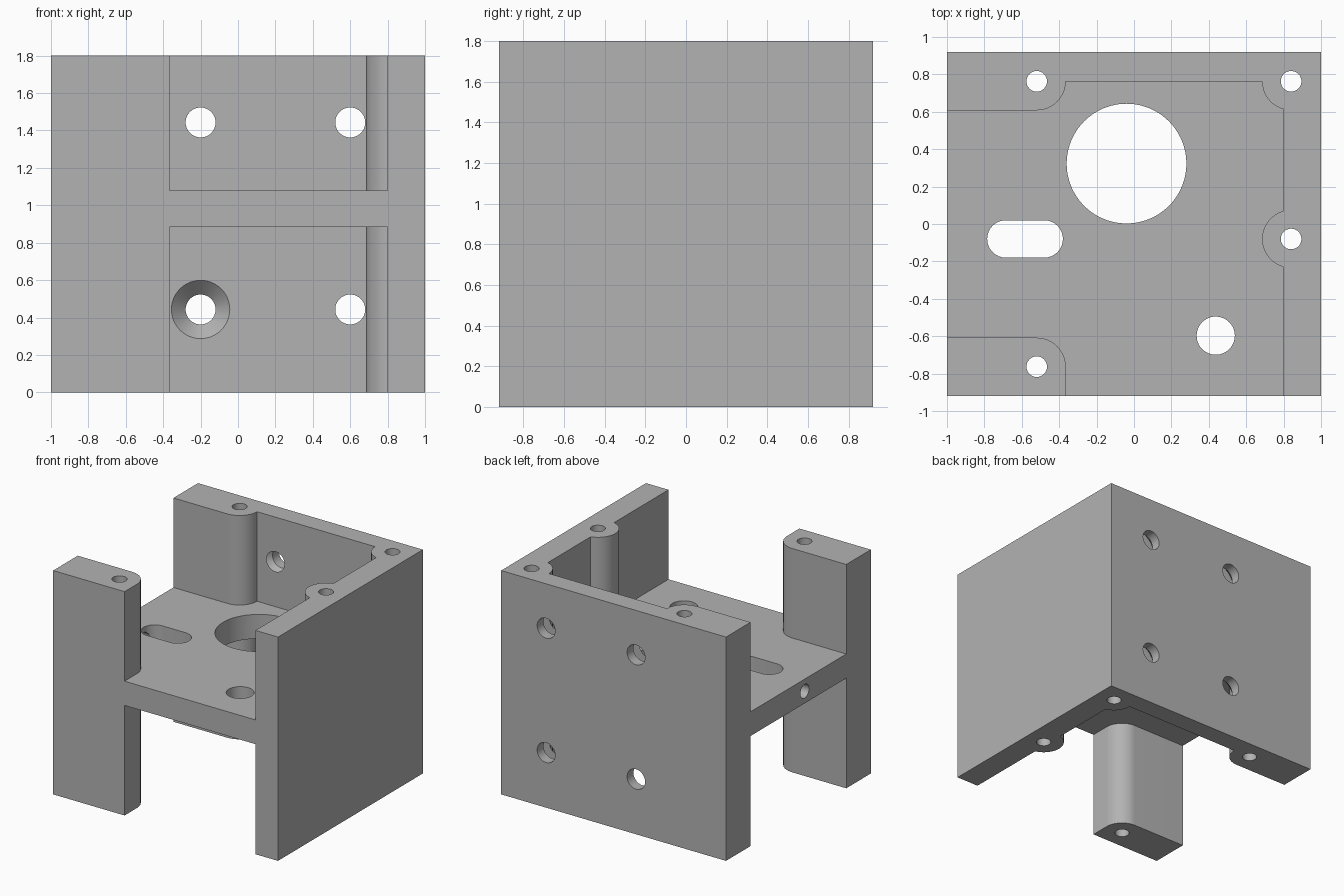
import bpy, bmesh, math
from mathutils import Matrix, Vector

cube = bpy.data.objects.get("Cube")
if cube:
    bpy.data.objects.remove(cube, do_unlink=True)

HEIGHT, X, Y = 1.8, 1.0, 0.92
BOSS_R, SCREW_R = 0.155, 0.055
PLATE_Z = (0.885, 1.08)

grey = bpy.data.materials.new("grey_plastic")
grey.use_nodes = True
COLOUR = (0.45, 0.45, 0.45, 1)
grey.diffuse_color = COLOUR
grey.node_tree.nodes["Principled BSDF"].inputs["Base Color"].default_value = COLOUR


def finish(name, bm):
    bmesh.ops.recalc_face_normals(bm, faces=bm.faces)
    mesh = bpy.data.meshes.new(name)
    bm.to_mesh(mesh)
    bm.free()
    mesh.materials.append(grey)
    obj = bpy.data.objects.new(name, mesh)
    bpy.context.collection.objects.link(obj)
    return obj


def arc(cx, cy, r, start, end, steps=16):
    angles = [math.radians(start + (end - start) * i / steps) for i in range(steps + 1)]
    return [(cx + r * math.cos(a), cy + r * math.sin(a)) for a in angles]


def prism(name, outline, z0, z1):
    bm = bmesh.new()
    face = bm.faces.new([bm.verts.new((x, y, z0)) for x, y in outline])
    top = bmesh.ops.extrude_face_region(bm, geom=[face])["geom"]
    bmesh.ops.translate(bm, vec=(0, 0, z1 - z0),
                        verts=[v for v in top if isinstance(v, bmesh.types.BMVert)])
    return finish(name, bm)


def rod(name, start, end, r1, r2=None, sides=48):
    start, end = Vector(start), Vector(end)
    axis = end - start
    turn = Vector((0, 0, 1)).rotation_difference(axis).to_matrix().to_4x4()
    bm = bmesh.new()
    bmesh.ops.create_cone(bm, cap_ends=True, segments=sides, radius1=r1,
                          radius2=r1 if r2 is None else r2, depth=axis.length,
                          matrix=Matrix.Translation((start + end) / 2) @ turn)
    return finish(name, bm)


def combine(body, other, operation):
    mod = body.modifiers.new(operation.lower(), "BOOLEAN")
    mod.operation, mod.solver, mod.object = operation, "EXACT", other
    other.hide_render = True
    bpy.context.view_layer.objects.active = body
    bpy.ops.object.modifier_apply(modifier=mod.name)
    bpy.data.objects.remove(other, do_unlink=True)


# Back and left walls with their rounded screw bosses
post_x, boss_x, boss_y, mid_y, wall_x = -0.52, 0.84, 0.763, -0.08, 0.8
swing = math.degrees(math.acos((wall_x - boss_x) / BOSS_R))
outline = [(-X, Y), (-X, boss_y - BOSS_R)]
outline += arc(post_x, boss_y, BOSS_R, -90, 0)
outline += arc(boss_x, boss_y, BOSS_R, 180, 360 - swing)
outline += arc(boss_x, mid_y, BOSS_R, swing, 360 - swing, 28)
outline += [(wall_x, -Y), (X, -Y), (X, Y)]
body = prism("motor_bracket", outline, 0, HEIGHT)

# Front corner post and the middle plate
post = [(-X, -Y), (post_x + BOSS_R, -Y)]
post += arc(post_x, -boss_y, BOSS_R, 0, 90) + [(-X, -boss_y + BOSS_R)]
combine(body, prism("corner_post", post, 0, HEIGHT), "UNION")
plate = [(-X, -Y), (X, -Y), (X, Y), (-X, Y)]
combine(body, prism("middle_plate", plate, *PLATE_Z), "UNION")

# Screw holes running the full height
for x, y in ((post_x, boss_y), (boss_x, boss_y), (boss_x, mid_y), (post_x, -boss_y)):
    combine(body, rod("screw_hole", (x, y, -0.1), (x, y, HEIGHT + 0.1), SCREW_R), "DIFFERENCE")

# Plate openings: large bore, cable hole, slot and the side hole that meets it
for x, y, r, sides in ((-0.04, 0.323, 0.32, 96), (0.437, -0.597, 0.102, 48)):
    combine(body, rod("plate_hole", (x, y, 0.8), (x, y, 1.2), r, sides=sides), "DIFFERENCE")
slot = arc(-0.48, mid_y, 0.1, -90, 90) + arc(-0.685, mid_y, 0.1, 90, 270)
combine(body, prism("slot", slot, 0.8, 1.2), "DIFFERENCE")
mid_z = sum(PLATE_Z) / 2
combine(body, rod("side_hole", (-1.1, mid_y, mid_z), (-0.6, mid_y, mid_z), SCREW_R), "DIFFERENCE")

# Countersunk mounting holes in the back wall
for x in (-0.2, 0.6):
    for z in (0.443, 1.443):
        combine(body, rod("mount_hole", (x, 0.7, z), (x, 1, z), 0.08), "DIFFERENCE")
        combine(body, rod("countersink", (x, boss_y, z), (x, boss_y + 0.076, z),
                          0.156, 0.08), "DIFFERENCE")

bpy.ops.object.select_all(action="DESELECT")
body.select_set(True)
bpy.context.view_layer.objects.active = body
bpy.ops.object.shade_smooth_by_angle(angle=math.radians(30))
